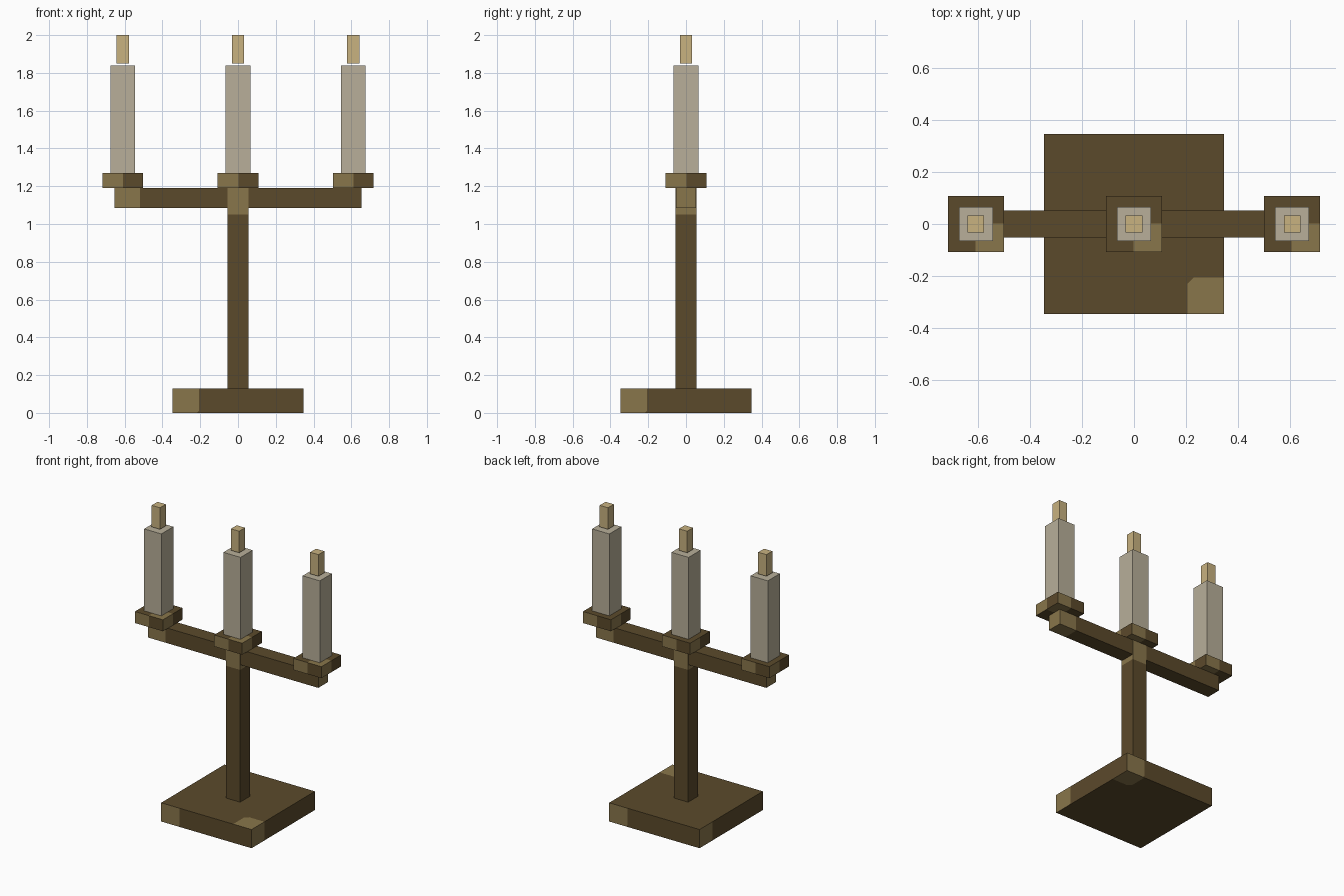
import bpy
import bmesh
from mathutils import Vector

cube = bpy.data.objects.get("Cube")
if cube:
    bpy.data.objects.remove(cube, do_unlink=True)


def material(name, rgb):
    mat = bpy.data.materials.new(name)
    mat.use_nodes = True
    mat.diffuse_color = (*rgb, 1)
    mat.node_tree.nodes["Principled BSDF"].inputs["Base Color"].default_value = (*rgb, 1)
    return mat


bronze = material("dark bronze", (0.105, 0.068, 0.024))
worn = material("worn bronze", (0.25, 0.18, 0.07))
wax = material("wax", (0.48, 0.43, 0.32))
flame_mat = material("flame", (0.58, 0.445, 0.216))

X, Y, Z = Vector((1, 0, 0)), Vector((0, 1, 0)), Vector((0, 0, 1))
# Each face normal with the two directions towards its worn corner
WORN_CORNERS = [(-Y, -X, Z), (X, -Y, Z), (Y, X, Z), (-X, Y, Z), (Z, X, -Y), (-Z, X, Y)]


def box(name, centre_x, half_x, half_y, z0, z1, mats, patch=0, chamfer=0):
    """Box with an optional worn patch cut into one corner of every face."""
    half = Vector((half_x, half_y, (z1 - z0) / 2))
    bm = bmesh.new()
    bmesh.ops.create_cube(bm, size=2)
    for v in bm.verts:
        v.co = v.co * half

    if patch:
        for n, a, b in WORN_CORNERS:
            def side():
                bm.normal_update()
                return [f for f in bm.faces if f.normal.dot(n) > 0.9]

            def extent(d):
                return sum(abs(d[i]) * half[i] for i in range(3))

            planes = [(a, extent(a) - patch), (b, extent(b) - patch)]
            if chamfer:
                planes.append((a + b, extent(a + b) - 2 * patch + chamfer))
            for d, offset in planes:
                faces = side()
                edges = {e for f in faces for e in f.edges}
                verts = {v for f in faces for v in f.verts}
                bmesh.ops.bisect_plane(bm, geom=list(verts) + list(edges) + faces, dist=1e-5,
                                       plane_co=d * (offset / d.length_squared), plane_no=d)
            for f in side():
                c = f.calc_center_median()
                f.material_index = int(all(c.dot(d) > offset for d, offset in planes))

    mesh = bpy.data.meshes.new(name)
    bm.to_mesh(mesh)
    bm.free()
    for mat in mats:
        mesh.materials.append(mat)
    obj = bpy.data.objects.new(name, mesh)
    obj.location = (centre_x, 0, (z0 + z1) / 2)
    bpy.context.collection.objects.link(obj)
    return obj


metal = [bronze, worn]

# Stand
box("base", 0, 0.348, 0.348, 0, 0.13, metal, 0.142, 0.025)
box("post", 0, 0.055, 0.055, 0.13, 1.19, metal, 0.14)
box("cross_arm", 0, 0.655, 0.053, 1.085, 1.19, metal, 0.135)

# Three candles in their cups
for label, x in (("right", -0.61), ("middle", 0), ("left", 0.61)):
    box(label + "_cup", x, 0.108, 0.108, 1.19, 1.27, metal, 0.11)
    box(label + "_candle", x, 0.066, 0.066, 1.27, 1.84, [wax])
    box(label + "_flame", x, 0.032, 0.032, 1.85, 2.0, [flame_mat])
